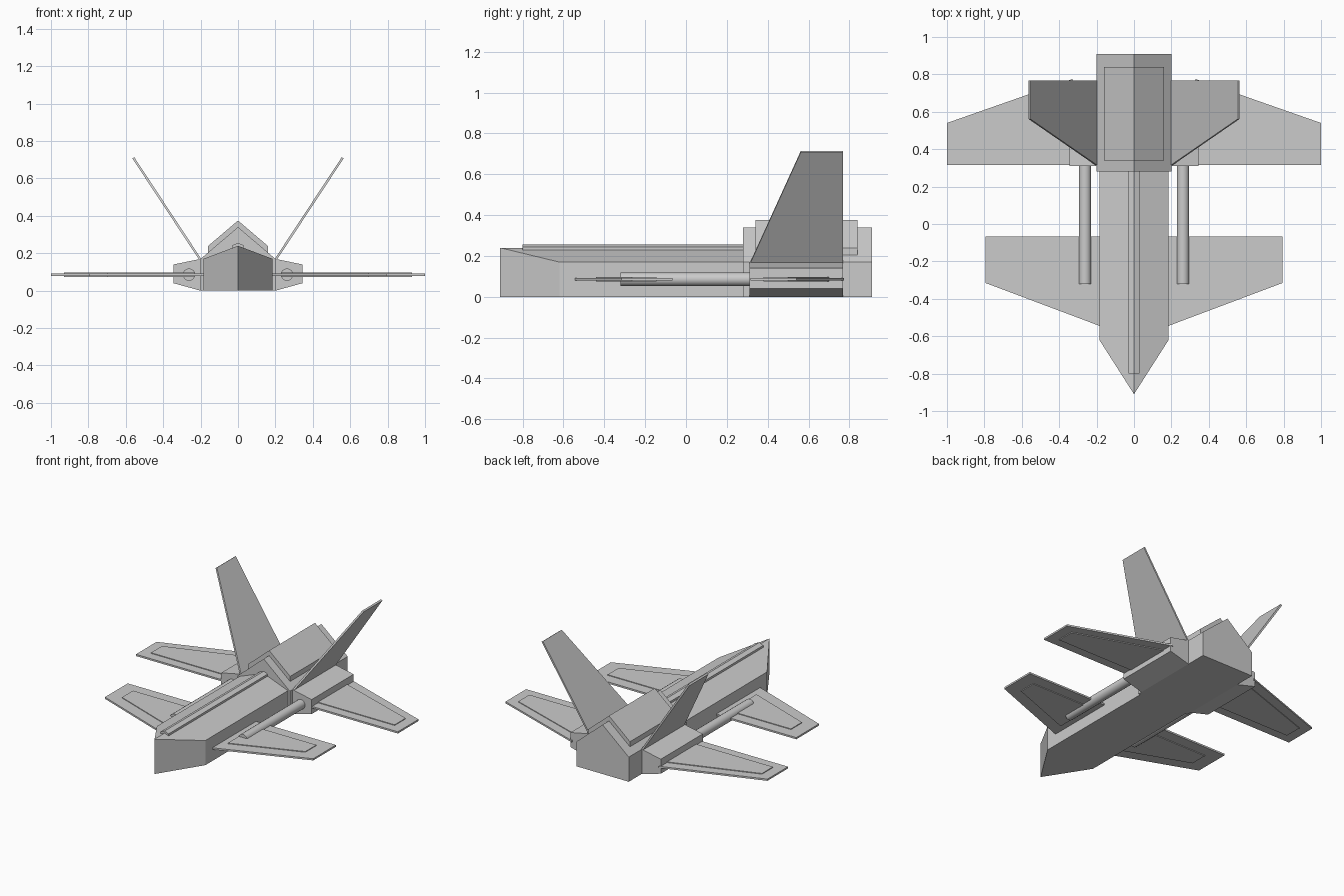
import bpy, bmesh, math
from mathutils import Vector

if "Cube" in bpy.data.objects:
    bpy.data.objects.remove(bpy.data.objects["Cube"])


def prism(name, outline, offset):
    """Solid from a closed 3D outline swept along an offset vector."""
    bm = bmesh.new()
    face = bm.faces.new([bm.verts.new(p) for p in outline])
    res = bmesh.ops.extrude_face_region(bm, geom=[face], use_keep_orig=True)
    moved = [g for g in res["geom"] if isinstance(g, bmesh.types.BMVert)]
    bmesh.ops.translate(bm, verts=moved, vec=Vector(offset))
    bmesh.ops.recalc_face_normals(bm, faces=bm.faces)
    mesh = bpy.data.meshes.new(name)
    bm.to_mesh(mesh)
    bm.free()
    ob = bpy.data.objects.new(name, mesh)
    bpy.context.collection.objects.link(ob)
    return ob


def along_y(name, profile, y0, y1):
    return prism(name, [(x, y0, z) for x, z in profile], (0, y1 - y0, 0))


def gable(half, base, eave, ridge):
    return [(-half, base), (half, base), (half, eave), (0, ridge), (-half, eave)]


def chevron(half, eave, ridge, thick):
    return [(-half, eave - thick), (0, ridge - thick), (half, eave - thick),
            (half, eave), (0, ridge), (-half, eave)]


def plate(name, plan, z, thick):
    return prism(name, [(x, y, z - thick / 2) for x, y in plan], (0, 0, thick))


# front fuselage: house-shaped section with a wedge nose
body = along_y("front_fuselage", gable(0.185, 0, 0.17, 0.24), -0.62, 0.32)
bm = bmesh.new()
bm.from_mesh(body.data)
front = min(bm.faces, key=lambda f: f.calc_center_median().y)
base = sorted([v for v in front.verts if v.co.z < 0.01], key=lambda v: v.co.x)
eave = sorted([v for v in front.verts if 0.1 < v.co.z < 0.2], key=lambda v: v.co.x)
ridge = [v for v in front.verts if v.co.z > 0.2][0]
bmesh.ops.delete(bm, geom=[front], context='FACES_ONLY')
tip_low = bm.verts.new((0, -0.91, 0))
tip_top = bm.verts.new((0, -0.91, 0.24))
bm.faces.new((base[0], base[1], tip_low))
for i in (0, 1):
    bm.faces.new((base[i], eave[i], tip_top, tip_low))
    bm.faces.new((eave[i], ridge, tip_top))
bmesh.ops.recalc_face_normals(bm, faces=bm.faces)
bm.to_mesh(body.data)
bm.free()

# rear hull, its raised roof plate and the dorsal spine
along_y("rear_hull", gable(0.2, 0, 0.17, 0.34), 0.28, 0.91)
along_y("roof_plate", chevron(0.16, 0.239, 0.375, 0.04), 0.34, 0.84)
along_y("dorsal_spine", chevron(0.03, 0.243, 0.255, 0.015), -0.80, 0.29)

front_plan = [(0.17, -0.55), (0.795, -0.315), (0.795, -0.067), (0.17, -0.067)]
front_panel = [(0.23, -0.44), (0.70, -0.265), (0.70, -0.145), (0.23, -0.145)]
rear_plan = [(0.33, 0.315), (1.0, 0.315), (1.0, 0.54), (0.33, 0.775)]
rear_panel = [(0.345, 0.38), (0.93, 0.38), (0.93, 0.50), (0.345, 0.70)]
pod = [(0.19, 0.0), (0.2, 0.0), (0.345, 0.04), (0.345, 0.14), (0.2, 0.17), (0.19, 0.17)]

for side, s in (("right", 1), ("left", -1)):
    def flip(pts):
        return [(s * p[0],) + tuple(p[1:]) for p in pts]

    # side pod
    along_y("side_pod_" + side, flip(pod), 0.31, 0.768)

    # wings with raised inner panels
    plate("front_wing_" + side, flip(front_plan), 0.085, 0.012)
    plate("front_wing_panel_" + side, flip(front_panel), 0.085, 0.022)
    plate("rear_wing_" + side, flip(rear_plan), 0.085, 0.012)
    plate("rear_wing_panel_" + side, flip(rear_panel), 0.085, 0.022)

    # canted tail fin
    t = 0.012
    n = Vector((s * 0.834, 0, -0.551)) * t
    fin = flip([(0.19, 0.31, 0.16), (0.555, 0.562, 0.714),
                (0.555, 0.768, 0.714), (0.19, 0.768, 0.16)])
    prism("tail_fin_" + side, fin, n)

    # gun barrel
    bpy.ops.mesh.primitive_cylinder_add(vertices=16, radius=0.033, depth=0.65,
                                        location=(s * 0.262, 0.005, 0.086),
                                        rotation=(math.pi / 2, 0, 0))
    barrel = bpy.context.object
    barrel.name = "gun_barrel_" + side
    bpy.ops.object.shade_smooth_by_angle()
